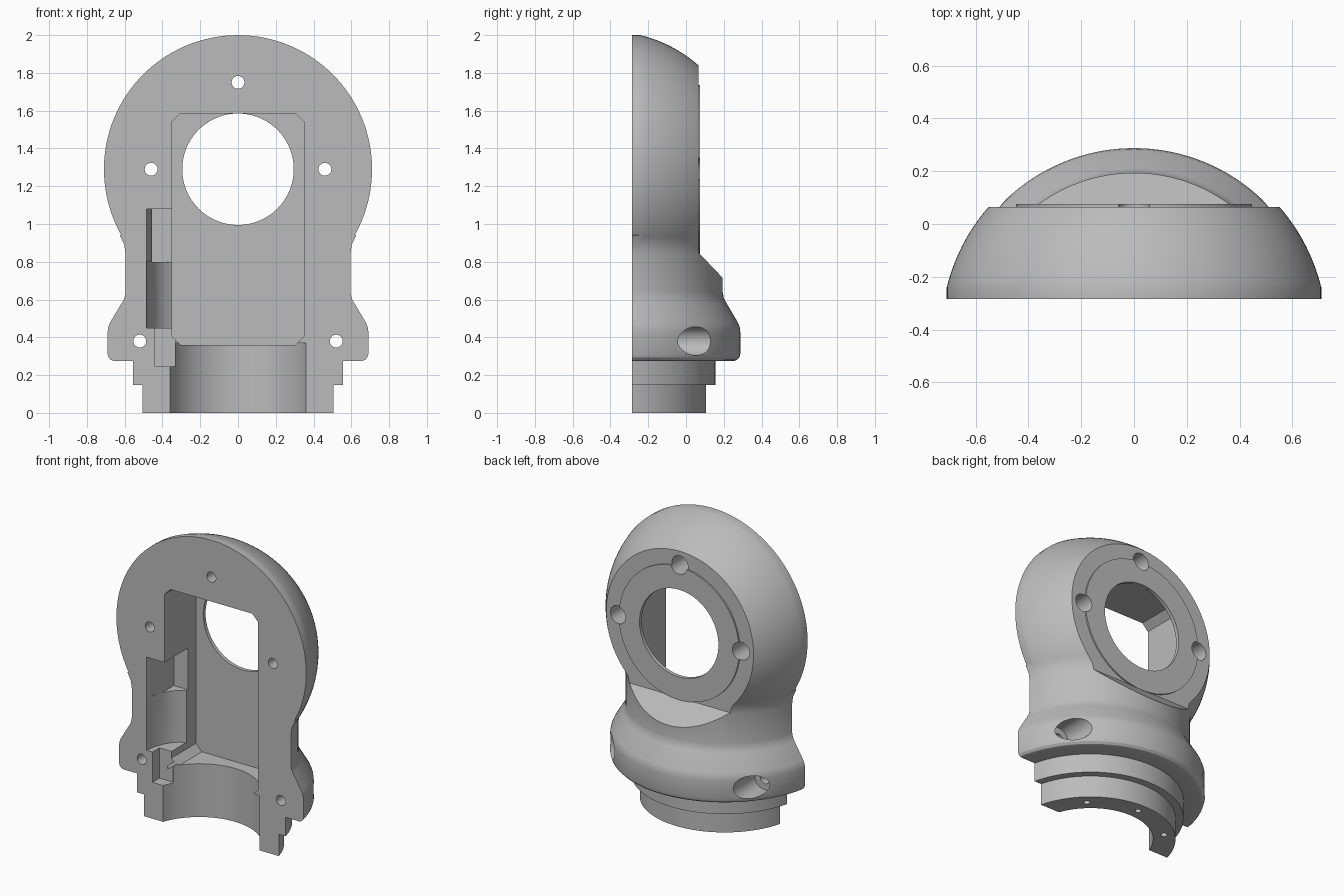
import bpy, bmesh, math

old = bpy.data.objects.get("Cube")
if old:
    bpy.data.objects.remove(old, do_unlink=True)

FRONT = -0.285      # flat mating face
AXIS = -0.415       # y of the turning axis
EYE = 1.29          # height of the round opening

grey = bpy.data.materials.new("grey")
grey.use_nodes = True
grey.diffuse_color = (0.5, 0.5, 0.5, 1)
grey.node_tree.nodes["Principled BSDF"].inputs["Base Color"].default_value = (0.5, 0.5, 0.5, 1)


def place(axis, p, q, t):
    return {"x": (t, p, q), "y": (p, t, q), "z": (p, q, t)}[axis]


def loft(name, axis, sections):
    """Closed solid through (position, outline) sections along an axis."""
    bm = bmesh.new()
    loops = [[bm.verts.new(place(axis, p, q, t)) for p, q in pts] for t, pts in sections]
    n = len(loops[0])
    for a, b in zip(loops, loops[1:]):
        for i in range(n):
            j = (i + 1) % n
            bm.faces.new((a[i], a[j], b[j], b[i]))
    bm.faces.new(loops[0])
    bm.faces.new(loops[-1])
    bmesh.ops.recalc_face_normals(bm, faces=bm.faces)
    mesh = bpy.data.meshes.new(name)
    bm.to_mesh(mesh)
    bm.free()
    mesh.materials.append(grey)
    ob = bpy.data.objects.new(name, mesh)
    bpy.context.collection.objects.link(ob)
    return ob


def circle(r, p, q, n=128):
    return [(p + r * math.cos(2 * math.pi * i / n), q + r * math.sin(2 * math.pi * i / n))
            for i in range(n)]


def prism(axis, pts, a, b):
    return loft("cutter", axis, [(a, pts), (b, pts)])


def rect(p0, p1, q0, q1):
    return [(p0, q0), (p1, q0), (p1, q1), (p0, q1)]


def combine(tool, operation="DIFFERENCE"):
    mod = housing.modifiers.new("join", "BOOLEAN")
    mod.operation = operation
    mod.solver = "EXACT"
    mod.object = tool
    bpy.context.view_layer.objects.active = housing
    bpy.ops.object.modifier_apply(modifier=mod.name)
    bpy.data.objects.remove(tool, do_unlink=True)


# Turned base: spigot steps, rounded flange, neck with a small fillet
profile = [(0.521, 0), (0.521, 0.147), (0.57, 0.147), (0.57, 0.275),
           (0.668, 0.275), (0.685, 0.28), (0.697, 0.293), (0.7025, 0.312),
           (0.7025, 0.43), (0.699, 0.455), (0.69, 0.478),
           (0.627, 0.585), (0.615, 0.608), (0.609, 0.64),
           (0.609, 0.84), (0.616, 0.89), (0.64, 0.94), (0.3, 1.1)]
housing = loft("housing", "z", [(z, circle(r, 0, AXIS)) for r, z in profile])

# Domed head, limited to a short straight rim at the front
steps = [-0.34, -0.24] + [-0.24 + 0.02 * i for i in range(1, 22)]
dome = [(y, circle(min(0.71, math.sqrt(0.534 - (y - AXIS) ** 2)), 0, EYE)) for y in steps]
combine(loft("head", "y", dome), "UNION")

# Flat mating face, flat rear face and the sloped shoulder under it
combine(prism("z", rect(-2, 2, -2, FRONT), -1, 3))
combine(prism("x", [(0.065, 0.85), (0.065, 3), (1, 3), (1, 0.62), (0.285, 0.62)], -2, 2))

# Thin raised disc on the rear face
combine(prism("y", circle(0.45, 0, EYE), 0.05, 0.075), "UNION")

# Chamfered cavity, round opening and lower bore
c = 0.045
right = [(0.35 - c, 0.36), (0.35, 0.36 + c), (0.35, 1.585 - c), (0.35 - c, 1.585)]
cavity = right + [(-x, z) for x, z in reversed(right)]
combine(prism("y", cavity, -0.6, 0.05))
combine(prism("y", circle(0.295, 0, EYE), -0.6, 0.4))
combine(prism("z", circle(0.383, 0, AXIS), -0.2, 0.37))

# Side slot: deep upper pocket, curved lower pocket, shallow bottom recess
mouth = [(-0.3, -0.4), (-0.485, -0.4), (-0.485, FRONT)]
combine(prism("z", mouth + [(-0.455, -0.17), (-0.455, -0.035), (-0.3, -0.035)], 0.8, 1.08))
curve = [(-0.475, -0.215), (-0.455, -0.16), (-0.425, -0.11), (-0.39, -0.075), (-0.35, -0.05), (-0.3, -0.04)]
combine(prism("z", mouth + curve, 0.45, 0.801))
combine(prism("y", rect(-0.44, -0.33, 0.245, 0.451), -0.4, -0.21))

# Screw holes with counterbores from the rear
for x, z, bore in [(0, 1.75, 0.06), (0.46, EYE, 0.06), (-0.46, EYE, 0.06),
                   (0.52, 0.38, 0.076), (-0.52, 0.38, 0.076)]:
    combine(prism("y", circle(0.034, x, z, 32), -0.5, 0.5))
    combine(prism("y", circle(bore, x, z, 48), -0.1, 0.5))

# Blind holes in the bottom ring
for angle in (-43, 0, 43):
    a = math.radians(angle)
    x, y = 0.453 * math.sin(a), AXIS + 0.453 * math.cos(a)
    combine(prism("z", circle(0.02, x, y, 24), -0.1, 0.1))

# Smooth curved faces, keep machined edges sharp
bpy.ops.object.select_all(action="DESELECT")
housing.select_set(True)
bpy.context.view_layer.objects.active = housing
bpy.ops.object.shade_smooth_by_angle(angle=math.radians(25))
